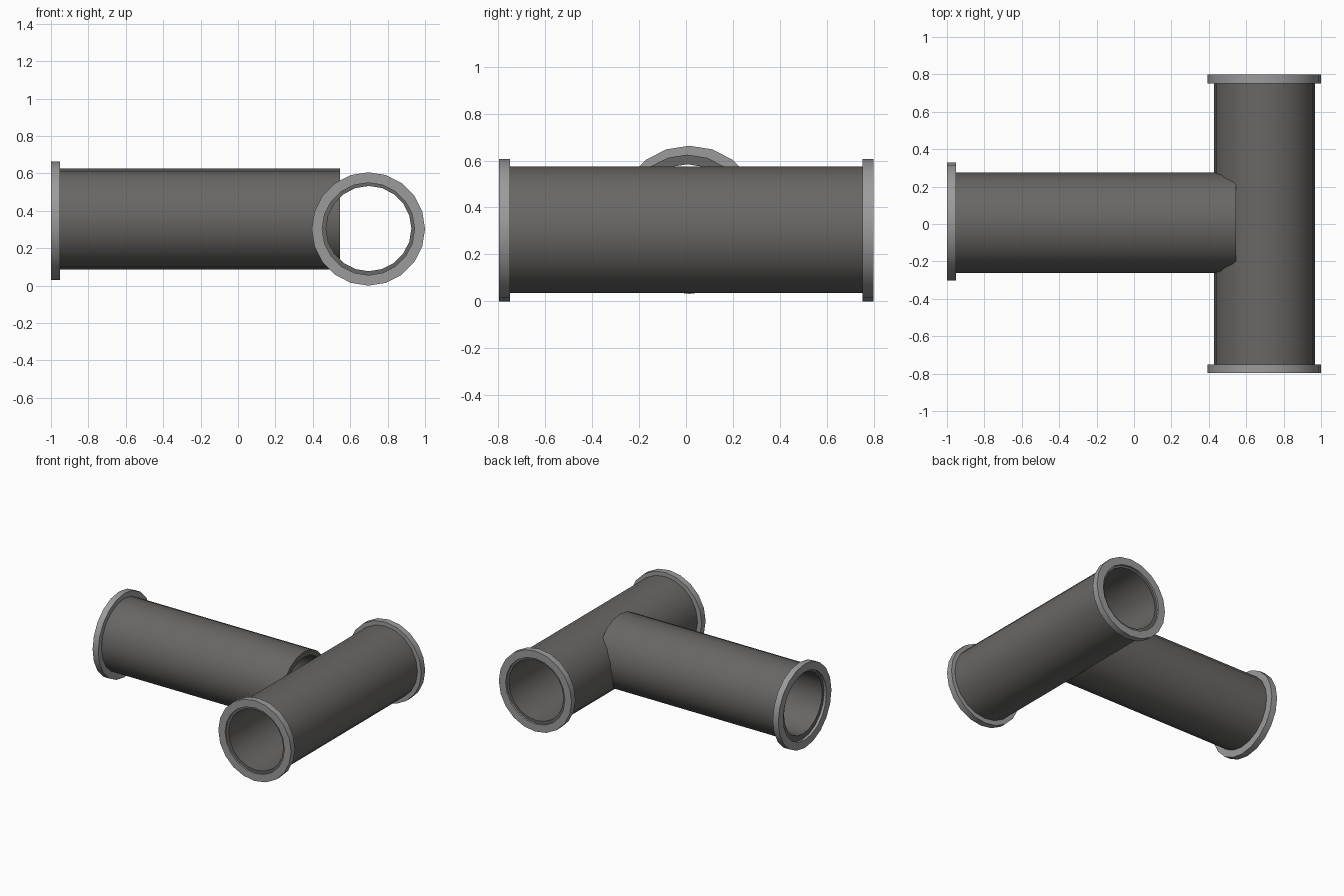
import bpy
import math
from mathutils import Vector

if "Cube" in bpy.data.objects:
    bpy.data.objects.remove(bpy.data.objects["Cube"])

SIDES = 20


def material(name, rgb):
    mat = bpy.data.materials.new(name)
    mat.diffuse_color = (*rgb, 1.0)
    mat.use_nodes = True
    mat.node_tree.nodes["Principled BSDF"].inputs["Base Color"].default_value = mat.diffuse_color
    return mat


pipe_mat = material("dark_steel", (0.14, 0.135, 0.13))
flange_mat = material("light_steel", (0.33, 0.33, 0.33))


def tube(name, axis, centre, start, end, outer, inner, mat):
    """Hollow cylinder with ring-shaped ends, running along x or y."""
    verts, faces = [], []
    profile = [(outer, start), (outer, end), (inner, end), (inner, start)]
    for i in range(SIDES):
        a = 2 * math.pi * i / SIDES
        for r, along in profile:
            u, w = r * math.sin(a), r * math.cos(a)
            if axis == "x":
                verts.append(Vector((along, u, w)) + Vector(centre))
            else:
                verts.append(Vector((-u, along, w)) + Vector(centre))
        j = (i + 1) % SIDES
        for k in range(4):
            m = (k + 1) % 4
            faces.append((4 * i + k, 4 * j + k, 4 * j + m, 4 * i + m)[::-1])
    mesh = bpy.data.meshes.new(name)
    mesh.from_pydata(verts, [], faces)
    mesh.materials.append(mat)
    obj = bpy.data.objects.new(name, mesh)
    bpy.context.collection.objects.link(obj)
    # Smooth barrel, crisp rims
    bpy.ops.object.select_all(action="DESELECT")
    obj.select_set(True)
    bpy.context.view_layer.objects.active = obj
    bpy.ops.object.mode_set(mode="EDIT")
    bpy.ops.mesh.select_all(action="SELECT")
    bpy.ops.mesh.normals_make_consistent(inside=False)
    bpy.ops.object.mode_set(mode="OBJECT")
    bpy.ops.object.shade_smooth_by_angle(angle=math.radians(30))
    return obj


# Cross pipe along y, with a flange at each end
tube("cross_pipe", "y", (0.699, 0, 0.305), -0.785, 0.785, 0.27, 0.228, pipe_mat)
for label, y0, y1 in (("front", -0.797, -0.75), ("back", 0.752, 0.799)):
    tube(label + "_flange", "y", (0.697, 0, 0.303), y0, y1, 0.303, 0.247, flange_mat)

# Branch pipe along x, its open end pushed into the cross pipe
tube("branch_pipe", "x", (0, 0.006, 0.356), -0.98, 0.545, 0.269, 0.228, pipe_mat)
tube("branch_flange", "x", (0, 0.014, 0.347), -1.0, -0.953, 0.316, 0.257, flange_mat)
